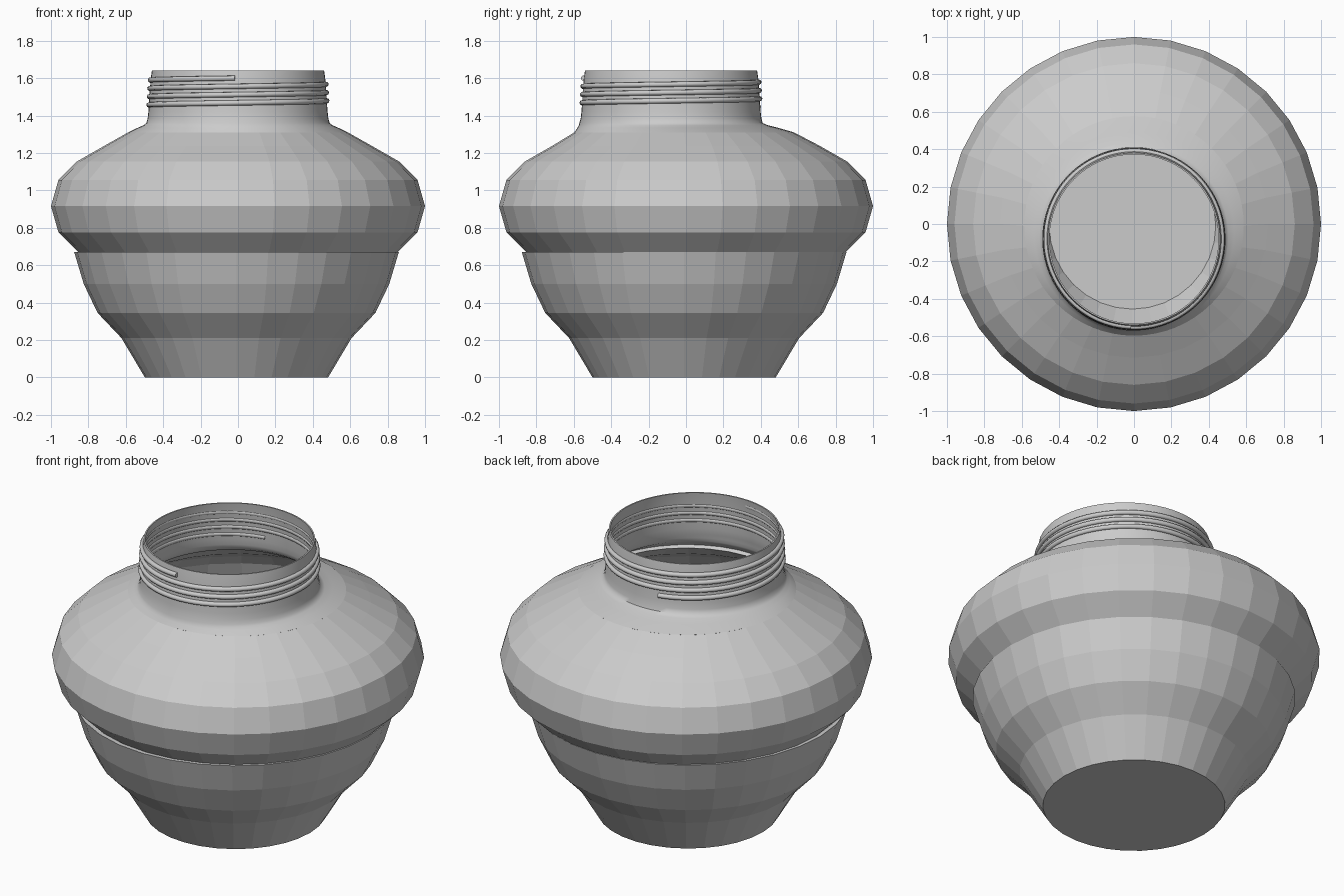
import bpy, bmesh, math

if "Cube" in bpy.data.objects:
    bpy.data.objects.remove(bpy.data.objects["Cube"])


def loft(name, rings, segs, closed=False, caps=(), smooth=False):
    """Skin a stack of circles given as (radius, z, centre_x, centre_y)."""
    bm = bmesh.new()
    loops = []
    for r, z, cx, cy in rings:
        loops.append([bm.verts.new((cx + r * math.cos(2 * math.pi * i / segs),
                                    cy + r * math.sin(2 * math.pi * i / segs), z))
                      for i in range(segs)])
    pairs = list(zip(loops, loops[1:]))
    if closed:
        pairs.append((loops[-1], loops[0]))
    for a, b in pairs:
        for i in range(segs):
            j = (i + 1) % segs
            bm.faces.new((a[i], a[j], b[j], b[i]))
    for k in caps:
        bm.faces.new(loops[k])
    bmesh.ops.recalc_face_normals(bm, faces=bm.faces)
    for f in bm.faces:
        f.smooth = smooth
    me = bpy.data.meshes.new(name)
    bm.to_mesh(me)
    bm.free()
    ob = bpy.data.objects.new(name, me)
    bpy.context.collection.objects.link(ob)
    return ob


def at(profile, cx=0.0, cy=0.0):
    return [(r, z, cx, cy) for r, z in profile]


NECK_Y = -0.08

# Lower bowl: faceted outside, rim, inner wall and floor
lower = [(0.49, 0), (0.615, 0.21), (0.743, 0.345), (0.817, 0.5), (0.868, 0.67),
         (0.82, 0.67), (0.772, 0.51), (0.702, 0.365), (0.575, 0.235), (0.445, 0.03)]
loft("lower_bowl", at(lower, -0.008, -0.01), 32, caps=(0, -1))

# Upper body: faceted bulge with an inner wall
upper = [(0.855, 0.67), (0.96, 0.775), (1.0, 0.915), (0.96, 1.055), (0.86, 1.155), (0.715, 1.238)]
inner = [(0.57, 1.29), (0.69, 1.2), (0.83, 1.12), (0.918, 1.037), (0.955, 0.915),
         (0.918, 0.793), (0.81, 0.67)]
loft("upper_body", at(upper) + [(0.587, 1.31, 0, -0.01)] + at(inner, 0, 0), 32, closed=True)

# Neck: smooth blend from the shoulder into an off-centre thin wall
neck = [(0.49, 1.36), (0.483, 1.385), (0.479, 1.42), (0.476, 1.46), (0.472, 1.53),
        (0.466, 1.6), (0.46, 1.642)]
neck_in = [(r - 0.008, z) for r, z in reversed(neck)]
blend = [(0.587, 1.31, 0, -0.01), (0.535, 1.335, 0, -0.045), (0.505, 1.348, 0, -0.068)]
blend_in = [(r - 0.01, z - 0.008, x, y) for r, z, x, y in reversed(blend)]
rings = blend + at(neck, 0, NECK_Y) + at(neck_in, 0, NECK_Y) + blend_in
ob = loft("neck", rings, 64, closed=True, smooth=True)
bpy.context.view_layer.objects.active = ob
ob.select_set(True)
bpy.ops.object.shade_smooth_by_angle(angle=math.radians(50))

# Screw thread: a rising helix that pierces the thin neck wall
start, end = math.radians(101), math.radians(268 + 3 * 360)
z0, z1, steps = 1.447, 1.6, 220
cu = bpy.data.curves.new("screw_thread", 'CURVE')
cu.dimensions = '3D'
cu.bevel_depth = 0.014
cu.bevel_resolution = 2
cu.use_fill_caps = True
sp = cu.splines.new('POLY')
sp.points.add(steps)
for i in range(steps + 1):
    t = i / steps
    a = start + (end - start) * t
    r = 0.477 - 0.008 * t
    sp.points[i].co = (r * math.cos(a), NECK_Y + r * math.sin(a), z0 + (z1 - z0) * t, 1)
bpy.context.collection.objects.link(bpy.data.objects.new("screw_thread", cu))
